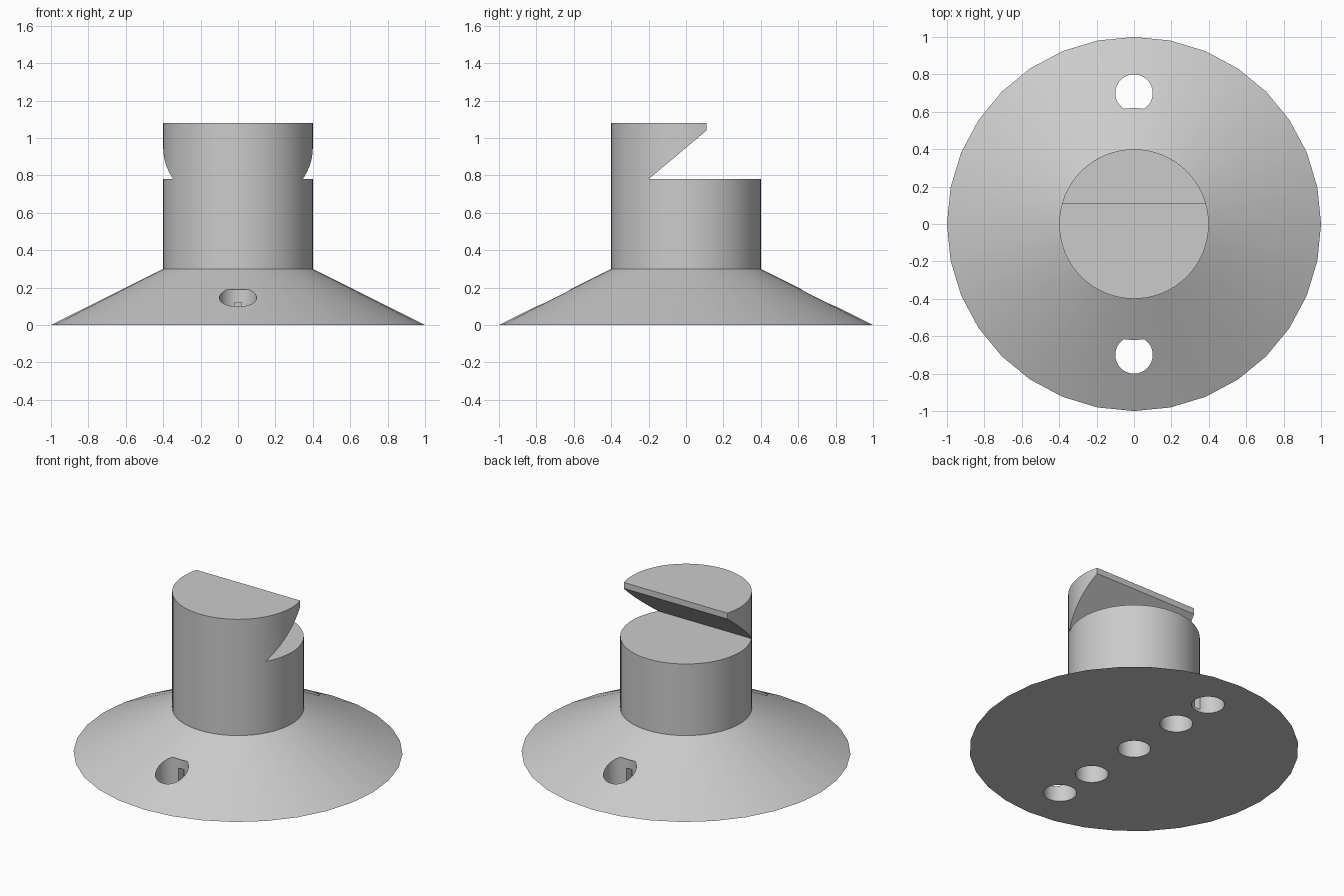
import bpy, bmesh, math

if "Cube" in bpy.data.objects:
    bpy.data.objects.remove(bpy.data.objects["Cube"], do_unlink=True)

grey = bpy.data.materials.new("plain_grey")
grey.use_nodes = True
colour = (0.6, 0.6, 0.6, 1)
grey.diffuse_color = colour
grey.node_tree.nodes["Principled BSDF"].inputs["Base Color"].default_value = colour


def ring(radius, z, sides, y=0):
    steps = [math.tau * i / sides for i in range(sides)]
    return [(radius * math.cos(a), y + radius * math.sin(a), z) for a in steps]


def hull(name, points):
    """Solid convex part around the given points."""
    bm = bmesh.new()
    for p in points:
        bm.verts.new(p)
    bmesh.ops.convex_hull(bm, input=bm.verts[:])
    bmesh.ops.dissolve_limit(bm, angle_limit=0.001, verts=bm.verts[:], edges=bm.edges[:])
    bmesh.ops.recalc_face_normals(bm, faces=bm.faces[:])
    mesh = bpy.data.meshes.new(name)
    bm.to_mesh(mesh)
    bm.free()
    mesh.materials.append(grey)
    obj = bpy.data.objects.new(name, mesh)
    bpy.context.collection.objects.link(obj)
    return obj


def prism(name, profile, half_width):
    """Extrude a convex y-z profile along x."""
    return hull(name, [(x, y, z) for x in (-half_width, half_width) for y, z in profile])


def select(obj):
    bpy.ops.object.select_all(action='DESELECT')
    obj.select_set(True)
    bpy.context.view_layer.objects.active = obj


def cut(obj, cutter):
    cutter.hide_render = True
    mod = obj.modifiers.new("cut", 'BOOLEAN')
    mod.operation = 'DIFFERENCE'
    mod.solver = 'EXACT'
    mod.object = cutter
    select(obj)
    bpy.ops.object.modifier_apply(modifier=mod.name)
    bpy.data.objects.remove(cutter, do_unlink=True)


# Flared base: coarse rim lofted to a fine collar
base = hull("flared_base", ring(1, 0, 32) + ring(0.4, 0.3, 64))

# Row of holes in the underside; the outer two break through the slope
for y in (-0.7, -0.4, 0, 0.4, 0.7):
    cut(base, hull("hole_cutter", ring(0.1, -0.05, 48, y) + ring(0.1, 0.19, 48, y)))

# Small pockets in the inner walls of the outer holes
for side in (-1, 1):
    pocket = [(side * y, z) for y in (0.55, 0.65) for z in (0.02, 0.12)]
    cut(base, prism("pocket_cutter", pocket, 0.02))

# Round post with an undercut notch at the back
post = hull("notched_post", ring(0.4, 0.3, 64) + ring(0.4, 1.08, 64))
cut(post, prism("notch_cutter", [(-0.2, 0.78), (0.11, 1.04), (0.6, 1.04), (0.6, 0.78)], 0.6))
cut(post, prism("lip_cutter", [(0.11, 1.0), (0.11, 1.2), (0.6, 1.2), (0.6, 1.0)], 0.6))

for part in (base, post):
    select(part)
    bpy.ops.object.shade_smooth_by_angle(angle=math.radians(25))
